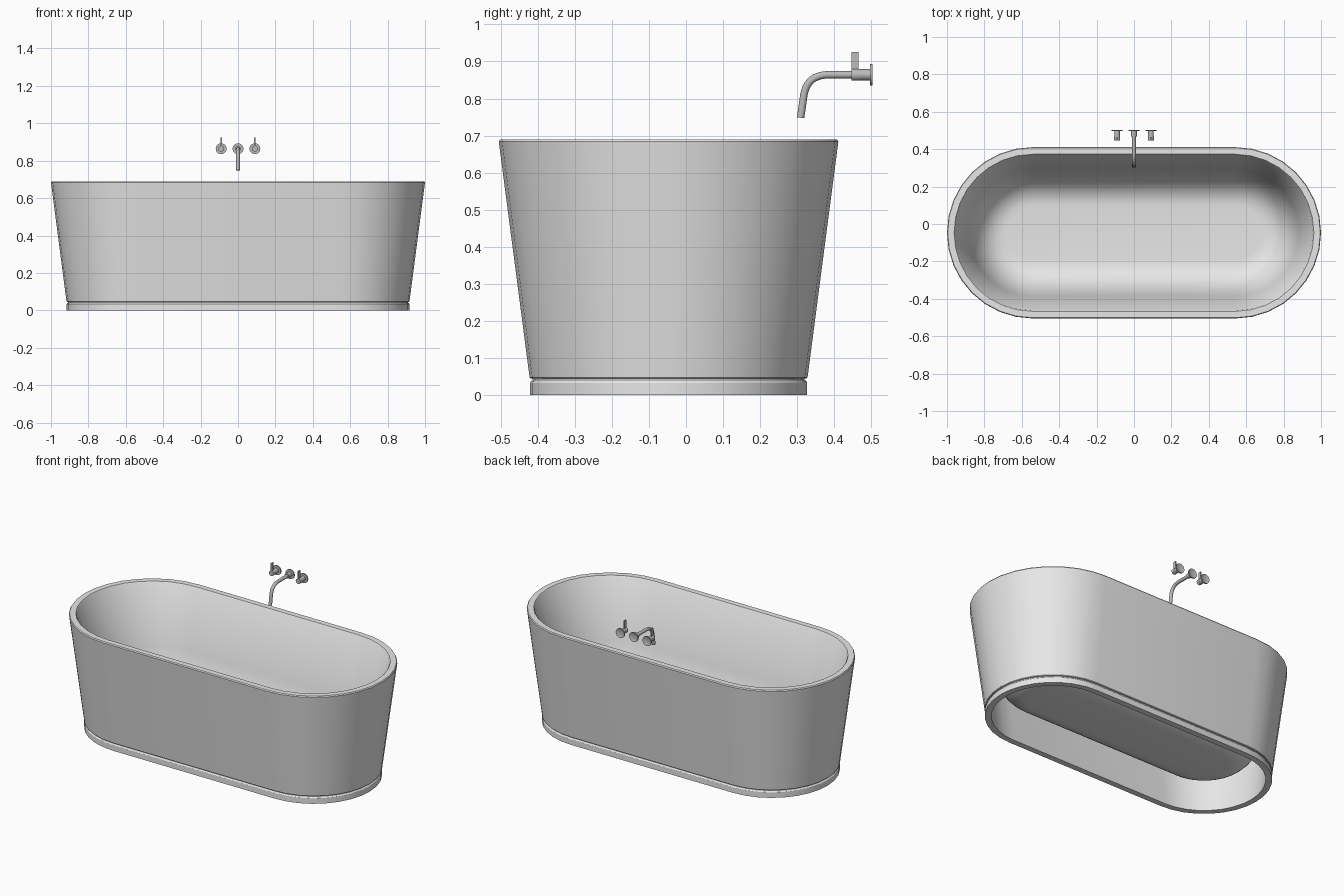
import bpy
import bmesh
from math import cos, sin, pi, radians
from mathutils import Matrix, Vector

cube = bpy.data.objects.get("Cube")
if cube:
    bpy.data.objects.remove(cube, do_unlink=True)


def material(name, value):
    m = bpy.data.materials.new(name)
    m.use_nodes = True
    colour = (value, value, value, 1)
    m.diffuse_color = colour
    m.node_tree.nodes["Principled BSDF"].inputs["Base Color"].default_value = colour
    return m


ENAMEL = material("white_enamel", 0.8)
METAL = material("grey_metal", 0.5)
STRAIGHT = 0.542   # half length of the straight sides
TUB_Y = -0.047
TAP_Z = 0.864


def finish(name, bm, mat):
    bmesh.ops.recalc_face_normals(bm, faces=bm.faces)
    mesh = bpy.data.meshes.new(name)
    bm.to_mesh(mesh)
    bm.free()
    mesh.materials.append(mat)
    ob = bpy.data.objects.new(name, mesh)
    bpy.context.collection.objects.link(ob)
    bpy.ops.object.select_all(action='DESELECT')
    ob.select_set(True)
    bpy.context.view_layer.objects.active = ob
    bpy.ops.object.shade_smooth_by_angle(angle=radians(30))
    return ob


def stadium(bm, r, z, steps=16):
    ring = []
    for side in (1, -1):
        for i in range(steps + 1):
            a = -pi / 2 + pi * i / steps
            ring.append(bm.verts.new((side * (STRAIGHT + r * cos(a)),
                                      TUB_Y + side * r * sin(a), z)))
    return ring


def loft(name, profile, mat, closed=False, cap=False):
    bm = bmesh.new()
    rings = [stadium(bm, r, z) for r, z in profile]
    pairs = list(zip(rings, rings[1:]))
    if closed:
        pairs.append((rings[-1], rings[0]))
    for a, b in pairs:
        n = len(a)
        for i in range(n):
            j = (i + 1) % n
            bm.faces.new((a[i], a[j], b[j], b[i]))
    if cap:
        bm.faces.new(rings[-1])
    return finish(name, bm, mat)


def add_rod(bm, x, y0, y1, r):
    # cylinder lying along y
    place = Matrix.Translation((x, (y0 + y1) / 2, TAP_Z)) @ Matrix.Rotation(pi / 2, 4, 'X')
    bmesh.ops.create_cone(bm, cap_ends=True, segments=24, radius1=r, radius2=r,
                          depth=y1 - y0, matrix=place)


def add_wall_plate(bm, x):
    # round plate with a hollow back, and the neck in front of it
    add_rod(bm, x, 0.496, 0.503, 0.029)
    bm.normal_update()
    back = max(bm.faces, key=lambda f: f.calc_center_median().y)
    bmesh.ops.inset_region(bm, faces=[back], thickness=0.013)
    bmesh.ops.translate(bm, verts=back.verts, vec=(0, -0.005, 0))
    add_rod(bm, x, 0.467, 0.497, 0.015)


# plinth ring, open underneath, with a rounded shoulder
loft("plinth_ring", [(0.338, 0), (0.374, 0), (0.374, 0.033), (0.371, 0.038),
                     (0.367, 0.041), (0.366, 0.047), (0.344, 0.047)], ENAMEL, closed=True)

# tub shell: inner skirt, outer wall, rim, then the rounded basin
profile = [(0.413, 0.66), (0.344, 0.045), (0.372, 0.045), (0.375, 0.048),
           (0.458, 0.684), (0.454, 0.69), (0.42, 0.69), (0.415, 0.684)]
wall, corner, floor = Vector((0.34, 0.33)), Vector((0.286, 0.1)), Vector((0.14, 0.1))
for i in range(13):
    t = i / 12
    profile.append(tuple(wall * (1 - t) ** 2 + corner * 2 * t * (1 - t) + floor * t * t))
loft("tub", profile, ENAMEL, cap=True)

# wall taps, one each side, with upright levers
for label, x in (("left", 0.09), ("right", -0.09)):
    bm = bmesh.new()
    add_wall_plate(bm, x)
    add_rod(bm, x, 0.447, 0.467, 0.016)
    place = Matrix.Translation((x, 0.456, 0.894)) @ Matrix.Diagonal((0.007, 0.018, 0.062, 1))
    bmesh.ops.create_cube(bm, size=1, matrix=place)
    finish(label + "_tap", bm, METAL)

# spout wall plate
bm = bmesh.new()
add_wall_plate(bm, 0)
finish("spout_plate", bm, METAL)

# bent spout pipe swept along a path
path = [Vector((0, 0.49, TAP_Z))]
start, bend, end = Vector((0, 0.385, TAP_Z)), Vector((0, 0.327, TAP_Z)), Vector((0, 0.318, 0.81))
for i in range(11):
    t = i / 10
    path.append(start * (1 - t) ** 2 + bend * 2 * t * (1 - t) + end * t * t)
path.append(Vector((0, 0.309, 0.748)))
bm = bmesh.new()
rings = []
for i, p in enumerate(path):
    along = (path[min(i + 1, len(path) - 1)] - path[max(i - 1, 0)]).normalized()
    across = Vector((1, 0, 0))
    up = along.cross(across)
    rings.append([bm.verts.new(p + 0.01 * (across * cos(k * pi / 8) + up * sin(k * pi / 8)))
                  for k in range(16)])
for a, b in zip(rings, rings[1:]):
    for k in range(16):
        j = (k + 1) % 16
        bm.faces.new((a[k], a[j], b[j], b[k]))
bm.faces.new(rings[0])
bm.faces.new(rings[-1])
finish("spout", bm, METAL)
